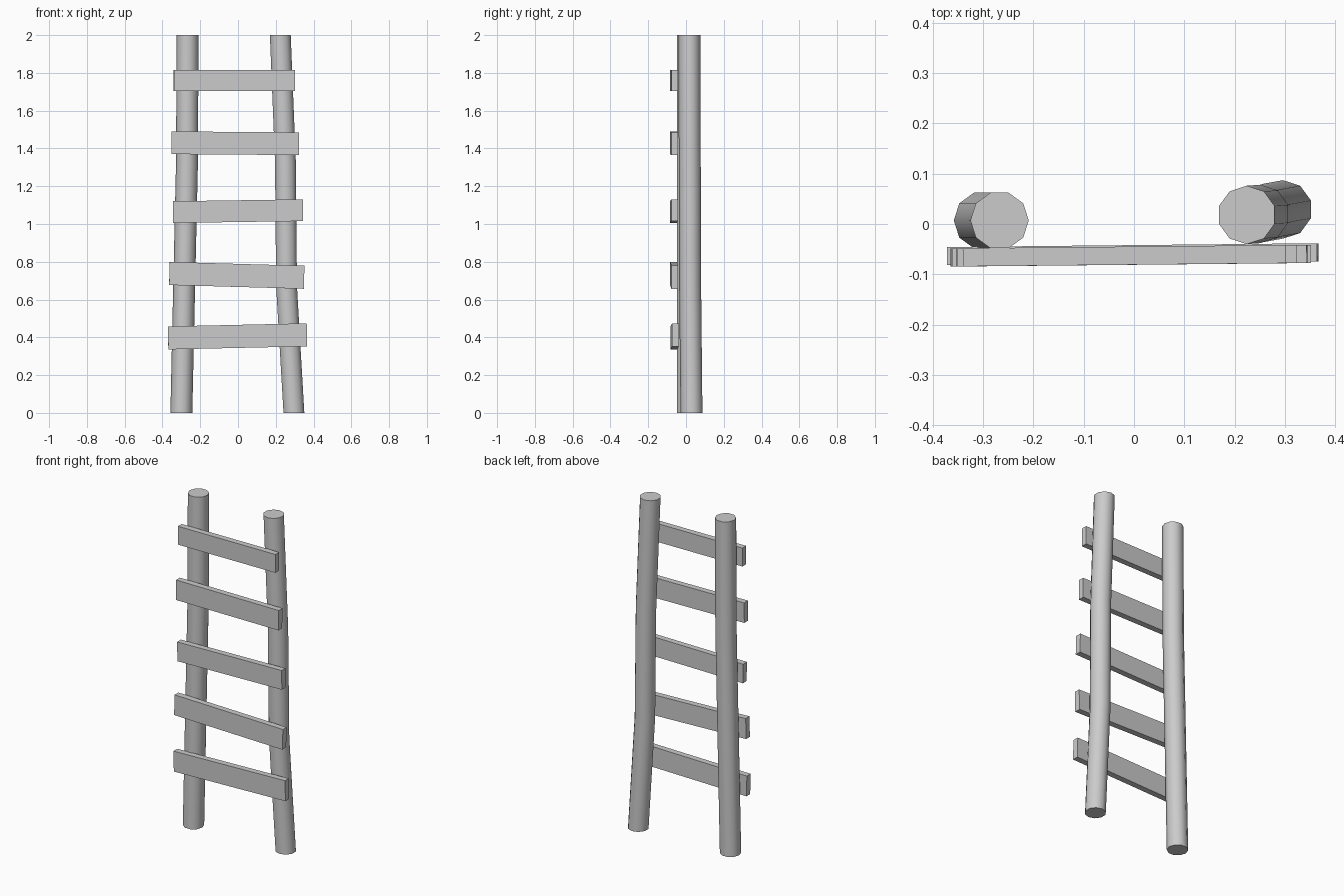
import bpy, bmesh, math
from mathutils import Matrix

if "Cube" in bpy.data.objects:
    bpy.data.objects.remove(bpy.data.objects["Cube"])


def finish(bm, name):
    bmesh.ops.recalc_face_normals(bm, faces=bm.faces)
    mesh = bpy.data.meshes.new(name)
    bm.to_mesh(mesh)
    bm.free()
    obj = bpy.data.objects.new(name, mesh)
    bpy.context.collection.objects.link(obj)
    return obj


def pole(name, path, radius, start, sides=10):
    """Ten-sided post lofted through horizontal rings, smooth sides, flat caps."""
    bm = bmesh.new()
    rings = []
    for x, y, z in path:
        angles = [start + math.tau * i / sides for i in range(sides)]
        rings.append([bm.verts.new((x + radius * math.cos(a), y + radius * math.sin(a), z))
                      for a in angles])
    for a, b in zip(rings, rings[1:]):
        for i in range(sides):
            j = (i + 1) % sides
            bm.faces.new((a[i], a[j], b[j], b[i])).smooth = True
    for ring in (rings[0], rings[-1]):
        cap = bm.faces.new(ring)
        for e in cap.edges:
            e.smooth = False
    return finish(bm, name)


def rung(name, x0, x1, z0, z1, y, height, thick=0.036):
    """Flat plank between two end centres, slightly twisted about z."""
    bm = bmesh.new()
    length = math.hypot(x1 - x0, z1 - z0)
    tilt = math.atan2(z1 - z0, x1 - x0)
    bmesh.ops.create_cube(bm, size=1)
    bmesh.ops.transform(bm, verts=bm.verts, matrix=(
        Matrix.Translation(((x0 + x1) / 2, y, (z0 + z1) / 2))
        @ Matrix.Rotation(0.010, 4, 'Z')
        @ Matrix.Rotation(-tilt, 4, 'Y')
        @ Matrix.Diagonal((length, thick, height, 1))))
    return finish(bm, name)


# Slightly bent side poles
pole("left_pole", [(-0.300, 0.007, 0), (-0.285, 0.007, 0.67),
                   (-0.270, 0.007, 1.33), (-0.267, 0.007, 2)], 0.058, 0)
pole("right_pole", [(0.296, 0.029, 0), (0.257, 0.022, 0.67),
                    (0.251, 0.020, 1.33), (0.224, 0.018, 2)], 0.058, math.pi / 10)

# Crooked planks nailed across the front, bottom to top
rungs = [(-0.37, 0.365, 0.397, 0.413, -0.060, 0.122),
         (-0.363, 0.350, 0.738, 0.718, -0.063, 0.122),
         (-0.344, 0.344, 1.063, 1.073, -0.063, 0.115),
         (-0.352, 0.323, 1.430, 1.425, -0.063, 0.120),
         (-0.340, 0.302, 1.760, 1.760, -0.063, 0.110)]
for i, r in enumerate(rungs):
    rung(f"rung_{i + 1}", *r)
